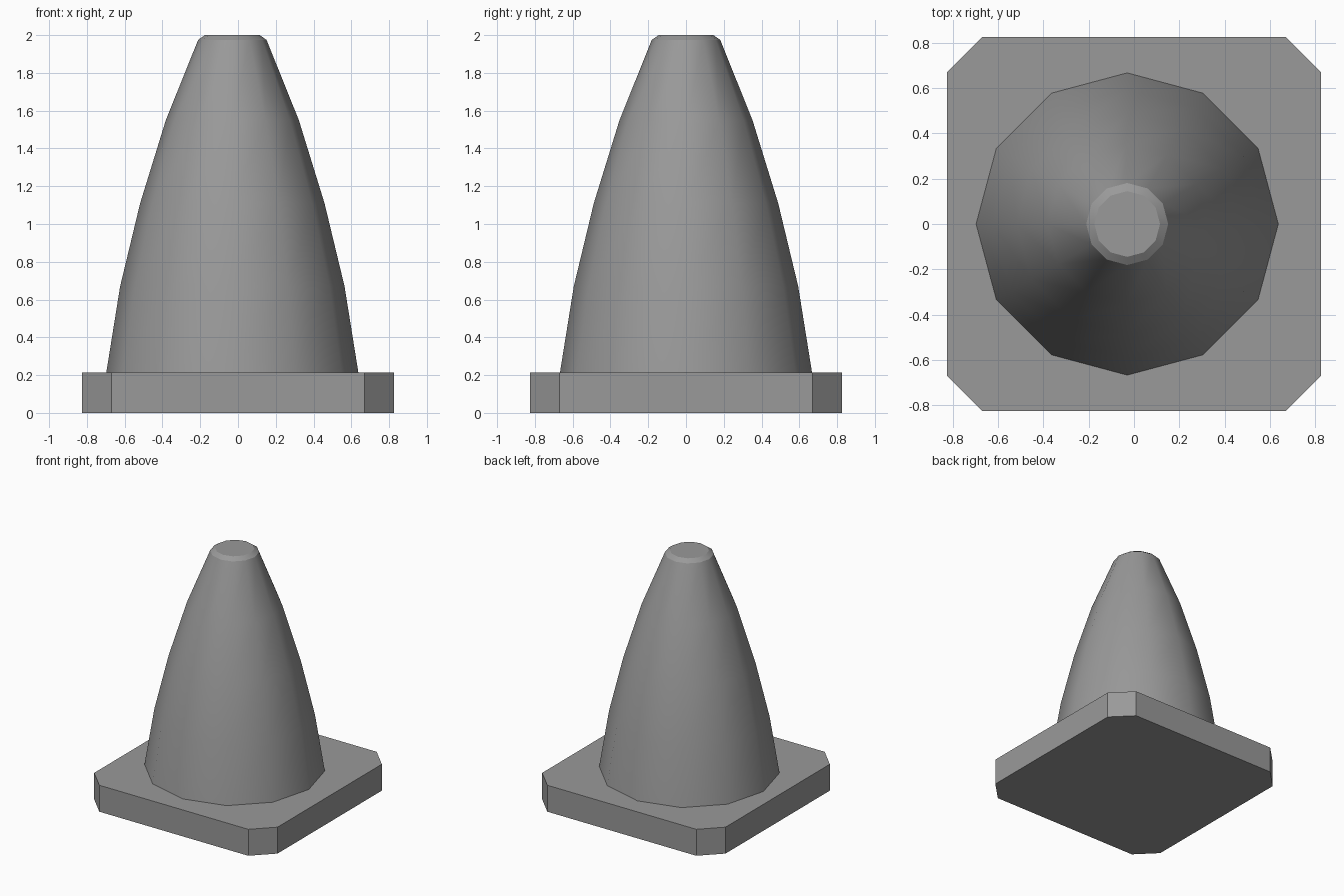
import bpy, bmesh, math

cube = bpy.data.objects.get("Cube")
if cube:
    bpy.data.objects.remove(cube, do_unlink=True)

GREY = (0.32, 0.32, 0.32, 1.0)
grey = bpy.data.materials.new("plain_grey")
grey.use_nodes = True
grey.diffuse_color = GREY
grey.node_tree.nodes["Principled BSDF"].inputs["Base Color"].default_value = GREY


def loft(name, rings):
    """Skin a stack of matching point rings and cap both ends."""
    bm = bmesh.new()
    loops = [[bm.verts.new(p) for p in ring] for ring in rings]
    n = len(loops[0])
    for low, high in zip(loops, loops[1:]):
        for i in range(n):
            j = (i + 1) % n
            bm.faces.new((low[i], low[j], high[j], high[i]))
    bm.faces.new(loops[0][::-1])
    bm.faces.new(loops[-1])
    mesh = bpy.data.meshes.new(name)
    bm.to_mesh(mesh)
    bm.free()
    mesh.materials.append(grey)
    obj = bpy.data.objects.new(name, mesh)
    bpy.context.collection.objects.link(obj)
    return obj


# Square base plate with cut corners
HALF, CUT, TOP = 0.825, 0.67, 0.215
corners = [(HALF, -CUT), (HALF, CUT), (CUT, HALF), (-CUT, HALF),
           (-HALF, CUT), (-HALF, -CUT), (-CUT, -HALF), (CUT, -HALF)]
loft("base_plate", [[(x, y, z) for x, y in corners] for z in (0, TOP)])

# Twelve-sided bulging cone, slightly off centre, with a bevelled tip
SIDES, OFFSET = 12, -0.03
profile = [(0.667, TOP), (0.594, 0.67), (0.488, 1.11),
           (0.352, 1.55), (0.181, 1.975), (0.145, 2.0)]
angles = [math.tau * i / SIDES for i in range(SIDES)]
cone = loft("cone_body", [[(OFFSET + r * math.cos(a), r * math.sin(a), z)
                           for a in angles] for r, z in profile])

# Smooth sides, crisp tip
bpy.ops.object.select_all(action='DESELECT')
cone.select_set(True)
bpy.context.view_layer.objects.active = cone
bpy.ops.object.shade_smooth_by_angle(angle=math.radians(30.5))
